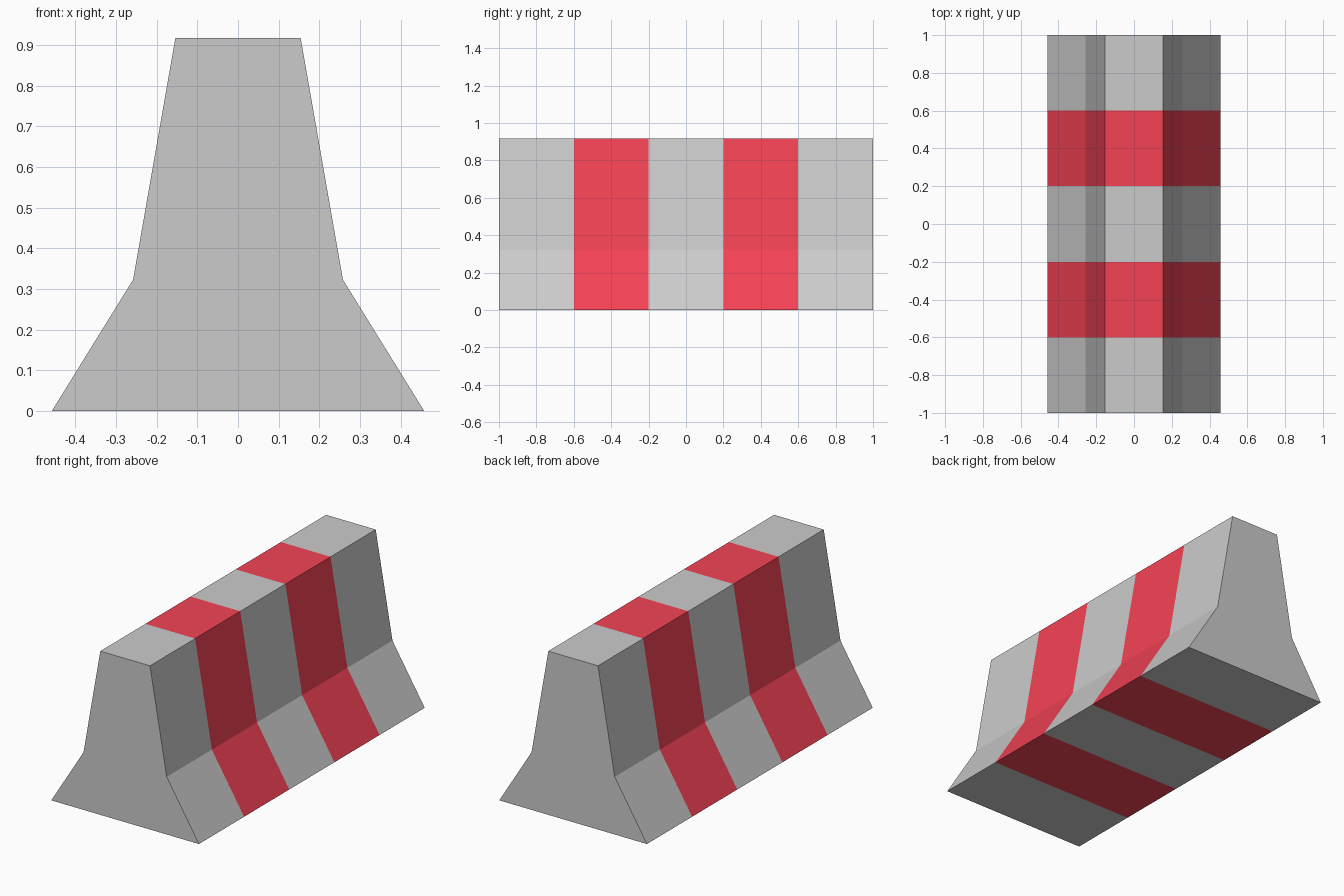
import bpy, bmesh

if "Cube" in bpy.data.objects:
    bpy.data.objects.remove(bpy.data.objects["Cube"])

def material(name, rgb):
    m = bpy.data.materials.new(name)
    m.diffuse_color = (*rgb, 1.0)
    m.use_nodes = True
    m.node_tree.nodes["Principled BSDF"].inputs["Base Color"].default_value = m.diffuse_color
    return m

# Half profile of the barrier (x, z), mirrored to a full cross-section
half = [(0.458, 0.0), (0.258, 0.323), (0.154, 0.918)]
profile = half + [(-x, z) for x, z in reversed(half)]

# Cross-sections along the length, one at each colour change
stations = [-1.0, -0.6, -0.2, 0.2, 0.6, 1.0]

bm = bmesh.new()
rings = [[bm.verts.new((x, y, z)) for x, z in profile] for y in stations]

# Painted bands: grey and red alternate
n = len(profile)
for band, (a, b) in enumerate(zip(rings, rings[1:])):
    for i in range(n):
        j = (i + 1) % n
        face = bm.faces.new((a[i], a[j], b[j], b[i]))
        face.material_index = band % 2

# End caps
bm.faces.new(rings[0])
bm.faces.new(rings[-1])
bmesh.ops.recalc_face_normals(bm, faces=bm.faces)

mesh = bpy.data.meshes.new("road_barrier")
bm.to_mesh(mesh)
bm.free()
mesh.materials.append(material("concrete_grey", (0.8, 0.8, 0.8)))
mesh.materials.append(material("stripe_red", (0.9, 0.055, 0.09)))
barrier = bpy.data.objects.new("road_barrier", mesh)
bpy.context.collection.objects.link(barrier)
